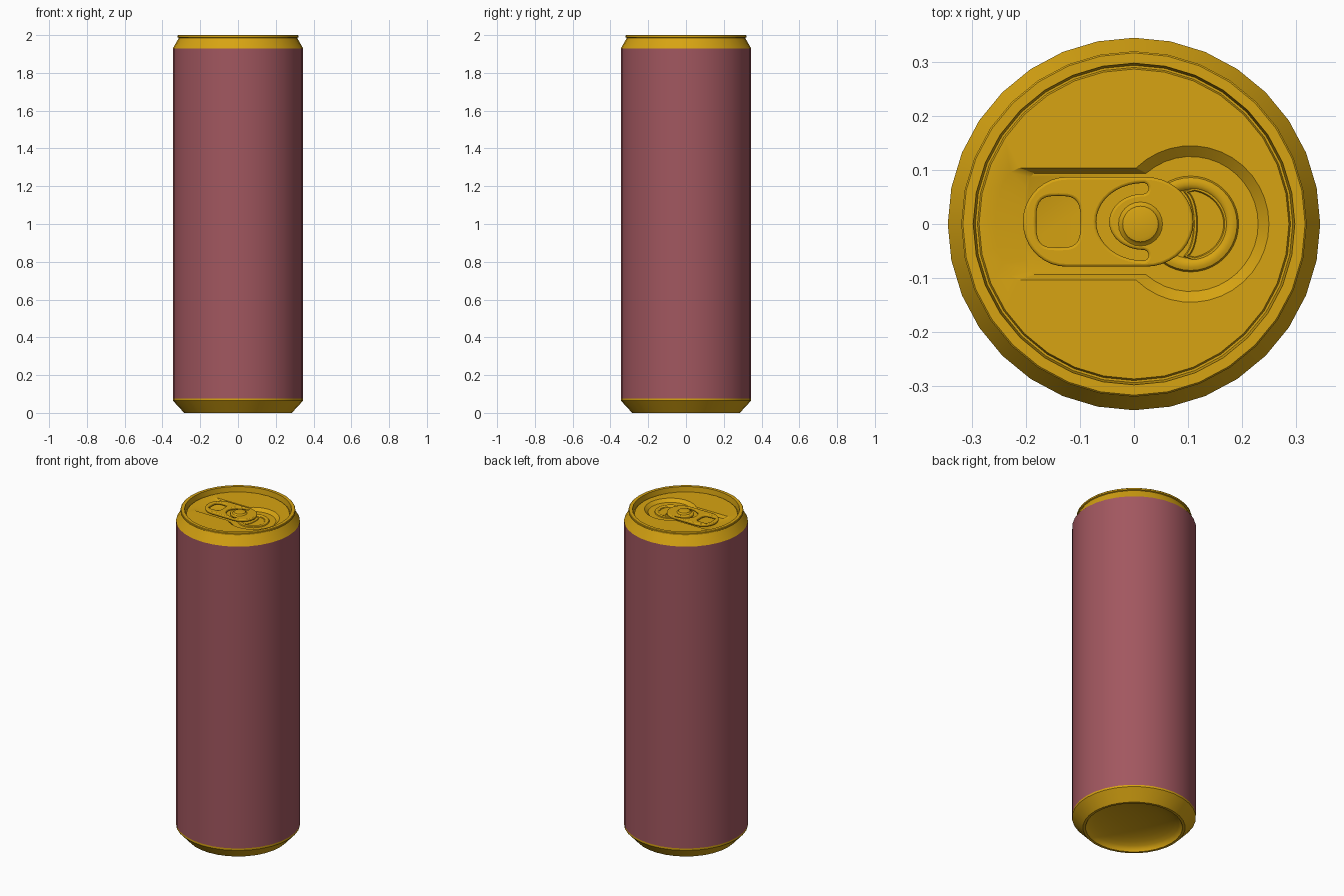
import bpy, bmesh, math
from math import sin, cos, pi

if "Cube" in bpy.data.objects:
    bpy.data.objects.remove(bpy.data.objects["Cube"])

def material(name, col):
    m = bpy.data.materials.new(name)
    m.diffuse_color = (*col, 1)
    m.use_nodes = True
    m.node_tree.nodes["Principled BSDF"].inputs["Base Color"].default_value = m.diffuse_color
    return m

GOLD = material("gold metal", (0.68, 0.37, 0.006))
RED = material("dusty red paint", (0.36, 0.095, 0.115))
SIDES = 32
LID, FLOOR = 1.972, 1.955
MOUTH = 0.105

def finish(ob, angle=30):
    bpy.ops.object.select_all(action='DESELECT')
    ob.select_set(True)
    bpy.context.view_layer.objects.active = ob
    bpy.ops.object.shade_smooth_by_angle(angle=math.radians(angle))

def add(name, bm, mat):
    bmesh.ops.recalc_face_normals(bm, faces=bm.faces)
    me = bpy.data.meshes.new(name)
    bm.to_mesh(me)
    bm.free()
    me.materials.append(mat)
    ob = bpy.data.objects.new(name, me)
    bpy.context.collection.objects.link(ob)
    finish(ob)
    return ob

def lathe(name, profile, mat, cx=0, sides=SIDES):
    bm = bmesh.new()
    vs = [bm.verts.new((r, 0, z)) for r, z in profile]
    es = [bm.edges.new(p) for p in zip(vs, vs[1:])]
    bmesh.ops.spin(bm, geom=vs + es, cent=(0, 0, 0), axis=(0, 0, 1),
                   angle=2 * pi, steps=sides, use_duplicate=False)
    bmesh.ops.remove_doubles(bm, verts=bm.verts, dist=1e-5)
    bmesh.ops.translate(bm, verts=bm.verts, vec=(cx, 0, 0))
    return add(name, bm, mat)

# painted side wall
lathe("painted_wall", [(0.345, 0.077), (0.345, 1.93)], RED)

# bottom with its domed underside
dome = [(0.27 * sin(a), 0.07 * cos(a)) for a in [pi / 2 * i / 8 for i in range(9)]]
lathe("base", dome + [(0.285, 0), (0.345, 0.065), (0.345, 0.077)], GOLD)

# neck, rolled rim and countersink
lathe("neck_and_rim", [(0.345, 1.93), (0.313, 1.985), (0.32, 1.988), (0.32, 1.997), (0.317, 2.0),
                       (0.298, 2.0), (0.294, 1.965), (0.290, 1.965), (0.287, LID)], GOLD)

# lid panel with a keyhole-shaped recess that ramps out at the finger end
def keyhole(half, rad, left, ramp):
    a0 = pi - math.asin(half / rad)
    pts = [(left, -half)]
    pts += [(MOUTH + rad * cos(a), rad * sin(a)) for a in
            [-a0 + 2 * a0 * i / 28 for i in range(29)]]
    pts += [(left, half)]
    pts += [(left - ramp * sin(pi * i / 8), half * cos(pi * i / 8)) for i in range(1, 8)]
    return pts

bm = bmesh.new()
def loop(pts, z):
    vs = [bm.verts.new((x, y, z)) for x, y in pts]
    return vs, [bm.edges.new((vs[i - 1], vs[i])) for i in range(len(vs))]
rim_pts = [(0.287 * cos(2 * pi * i / SIDES), 0.287 * sin(2 * pi * i / SIDES)) for i in range(SIDES)]
rv, re = loop(rim_pts, LID)
ov, oe = loop(keyhole(0.104, 0.145, -0.212, 0.045), LID)
bmesh.ops.triangle_fill(bm, edges=re + oe, use_beauty=True, normal=(0, 0, 1))
iv, ie = loop(keyhole(0.094, 0.125, -0.185, 0.02), FLOOR)
for i in range(len(ov)):
    bm.faces.new((ov[i - 1], ov[i], iv[i], iv[i - 1]))
bm.faces.new(iv)
add("lid_panel", bm, GOLD)

# raised ring around the mouth
h = 0.007
lathe("mouth_ring", [(0.090, FLOOR - 0.002), (0.086, FLOOR + h * 0.7), (0.080, FLOOR + h),
                     (0.073, FLOOR + h), (0.067, FLOOR + h * 0.6), (0.062, FLOOR - 0.002)],
      GOLD, MOUTH, 40)

def curve_mesh(name, splines, z, dims='2D', closed=True, **settings):
    cu = bpy.data.curves.new(name, 'CURVE')
    cu.dimensions = dims
    for k, v in settings.items():
        setattr(cu, k, v)
    for pts in splines:
        s = cu.splines.new('POLY')
        s.points.add(len(pts) - 1)
        for p, (x, y) in zip(s.points, pts):
            p.co = (x, y, 0, 1)
        s.use_cyclic_u = closed
    cu.materials.append(GOLD)
    ob = bpy.data.objects.new(name, cu)
    ob.location.z = z
    bpy.context.collection.objects.link(ob)
    bpy.ops.object.select_all(action='DESELECT')
    ob.select_set(True)
    bpy.context.view_layer.objects.active = ob
    bpy.ops.object.convert(target='MESH')
    finish(bpy.context.object, 40)

def arc(cx, cy, rx, ry, a0, a1, n, e=1.0):
    f = lambda t: math.copysign(abs(t) ** e, t)
    out = []
    for i in range(n + 1):
        a = math.radians(a0 + (a1 - a0) * i / n)
        out.append((cx + rx * f(cos(a)), cy + ry * f(sin(a))))
    return out

# half-moon bead pressed into the mouth panel
moon = arc(MOUTH - 0.005, 0, 0.07, 0.066, -80, 80, 18) + arc(0.092, 0, 0.022, 0.06, 80, -80, 10)
curve_mesh("mouth_bead", [moon], FLOOR, dims='3D', bevel_depth=0.004, bevel_resolution=1)

# pull tab with finger hole and C-shaped slot
Y = 0.004
outline = arc(0.022, Y, 0.088, 0.083, -90, 90, 18) + arc(-0.125, Y, 0.081, 0.083, 90, 270, 18)
hole = arc(-0.14, Y, 0.041, 0.048, 0, 360, 28, 0.6)[:-1]
slot = (arc(0.018, Y, 0.088, 0.072, 90, 270, 20) + arc(0.018, Y - 0.062, 0.009, 0.010, -80, 80, 5)
        + arc(0.018, Y, 0.064, 0.052, 270, 90, 20) + arc(0.018, Y + 0.062, 0.009, 0.010, -80, 80, 5))
curve_mesh("pull_tab", [outline, hole, slot], 1.972, fill_mode='BOTH',
           extrude=0.003, bevel_depth=0.005, bevel_resolution=2, offset=-0.005)

# rivet holding the tab
lathe("rivet", [(0.044, 1.978), (0.036, 1.983), (0.033, 1.988), (0.026, 1.990), (0, 1.990)],
      GOLD, 0.012, 24)
